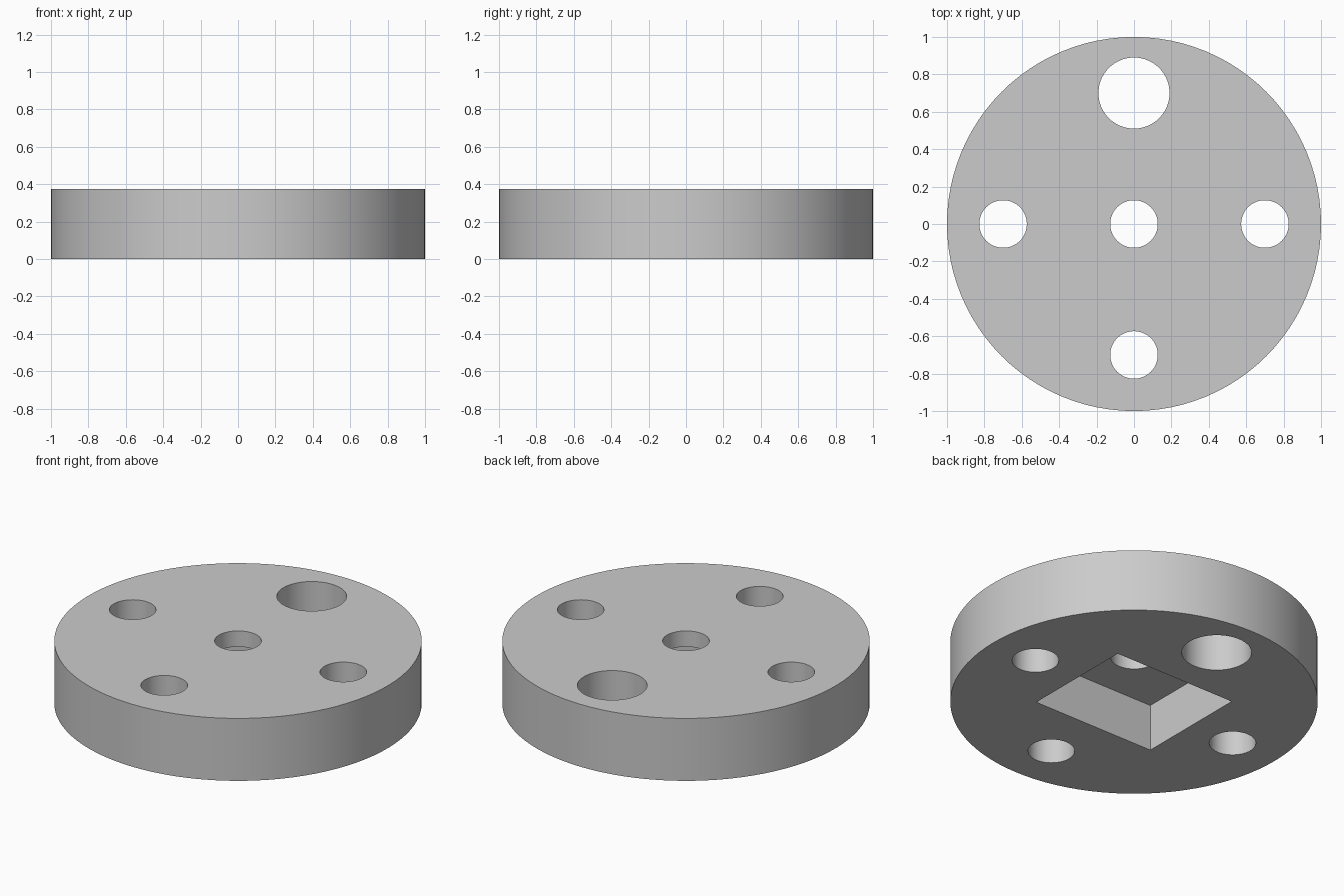
import bpy

# Remove the default object
cube = bpy.data.objects.get("Cube")
if cube:
    bpy.data.objects.remove(cube, do_unlink=True)

HEIGHT = 0.375
POCKET_DEPTH = 0.28
HOLE_OFFSET = 0.7
SMALL_RADIUS = 0.127
LARGE_RADIUS = 0.19

# Single grey material
grey = bpy.data.materials.new("plain grey")
grey.use_nodes = True
colour = (0.6, 0.6, 0.6, 1)
grey.diffuse_color = colour
grey.node_tree.nodes["Principled BSDF"].inputs["Base Color"].default_value = colour


def cylinder(name, radius, depth, x=0, y=0, sides=96):
    bpy.ops.mesh.primitive_cylinder_add(
        vertices=sides, radius=radius, depth=depth, location=(x, y, HEIGHT / 2))
    obj = bpy.context.object
    obj.name = name
    return obj


def cut(body, cutter):
    """Subtract the cutter from the body, then discard it."""
    cutter.hide_render = True
    mod = body.modifiers.new(cutter.name, 'BOOLEAN')
    mod.operation = 'DIFFERENCE'
    mod.solver = 'EXACT'
    mod.object = cutter
    bpy.context.view_layer.objects.active = body
    bpy.ops.object.modifier_apply(modifier=mod.name)
    bpy.data.objects.remove(cutter, do_unlink=True)


# Round plate
disc = cylinder("disc_plate", 1, HEIGHT)
disc.data.materials.append(grey)

# Rectangular pocket in the underside
bpy.ops.mesh.primitive_cube_add(size=1, location=(0, 0, 0))
pocket = bpy.context.object
pocket.name = "pocket_cutter"
pocket.scale = (0.81, 0.69, 2 * POCKET_DEPTH)
cut(disc, pocket)

# Through holes: centre, left, right, front and the larger one at the back
holes = [
    ("centre_hole", 0, 0, SMALL_RADIUS),
    ("left_hole", HOLE_OFFSET, 0, SMALL_RADIUS),
    ("right_hole", -HOLE_OFFSET, 0, SMALL_RADIUS),
    ("front_hole", 0, -HOLE_OFFSET, SMALL_RADIUS),
    ("back_hole", 0, HOLE_OFFSET, LARGE_RADIUS),
]
for name, x, y, radius in holes:
    cut(disc, cylinder(name, radius, 2 * HEIGHT, x, y, 64))

# Smooth round walls with crisp rims
bpy.ops.object.select_all(action='DESELECT')
disc.select_set(True)
bpy.context.view_layer.objects.active = disc
bpy.ops.object.shade_smooth_by_angle()
